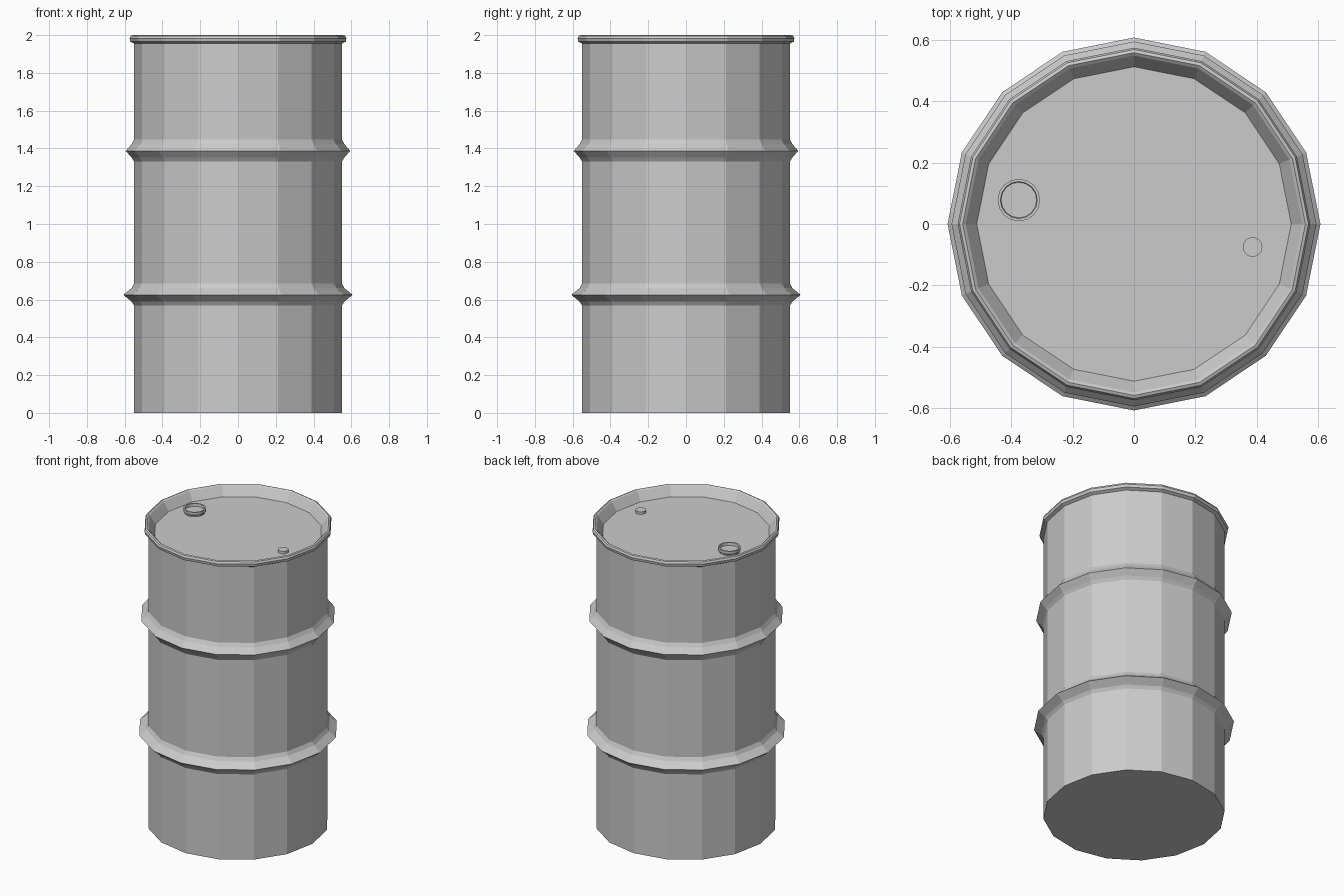
import bpy, bmesh
from math import cos, sin, tau

if "Cube" in bpy.data.objects:
    bpy.data.objects.remove(bpy.data.objects["Cube"])


def lathe(name, profile, sides, loc=(0, 0, 0)):
    """Revolve an (r, z) profile around z, closing both ends with flat caps."""
    bm = bmesh.new()
    rings = [[bm.verts.new((r * cos(tau * i / sides), r * sin(tau * i / sides), z))
              for i in range(sides)] for r, z in profile]
    for a, b in zip(rings, rings[1:]):
        for i in range(sides):
            j = (i + 1) % sides
            bm.faces.new((a[i], a[j], b[j], b[i]))
    bm.faces.new(rings[0][::-1])
    bm.faces.new(rings[-1])
    mesh = bpy.data.meshes.new(name)
    bm.to_mesh(mesh)
    bm.free()
    obj = bpy.data.objects.new(name, mesh)
    obj.location = loc
    bpy.context.collection.objects.link(obj)
    return obj


def hoop(z, r):
    """Profile of one pressed ridge around the wall."""
    return [(0.55, z - 0.056), (0.563, z - 0.036), (r, z),
            (0.563, z + 0.036), (0.55, z + 0.06)]


LID_Z = 1.935

# Drum: wall, two ridges, rolled rim and recessed lid
drum = [(0.55, 0)] + hoop(0.625, 0.607) + hoop(1.387, 0.594) + [
    (0.55, 1.955), (0.57, 1.965), (0.574, 1.983), (0.568, 1.996),
    (0.558, 2.0), (0.548, 1.992), (0.512, LID_Z)]
lathe("drum_body", drum, 16)

# Large bung with a recessed top
lathe("large_bung", [(0.062, -0.005), (0.062, 0.008), (0.069, 0.014), (0.069, 0.032),
                     (0.06, 0.032), (0.058, 0.014)], 16, (-0.375, 0.078, LID_Z))

# Small vent bung
lathe("small_bung", [(0.032, -0.005), (0.032, 0.017)], 16, (0.386, -0.075, LID_Z))
